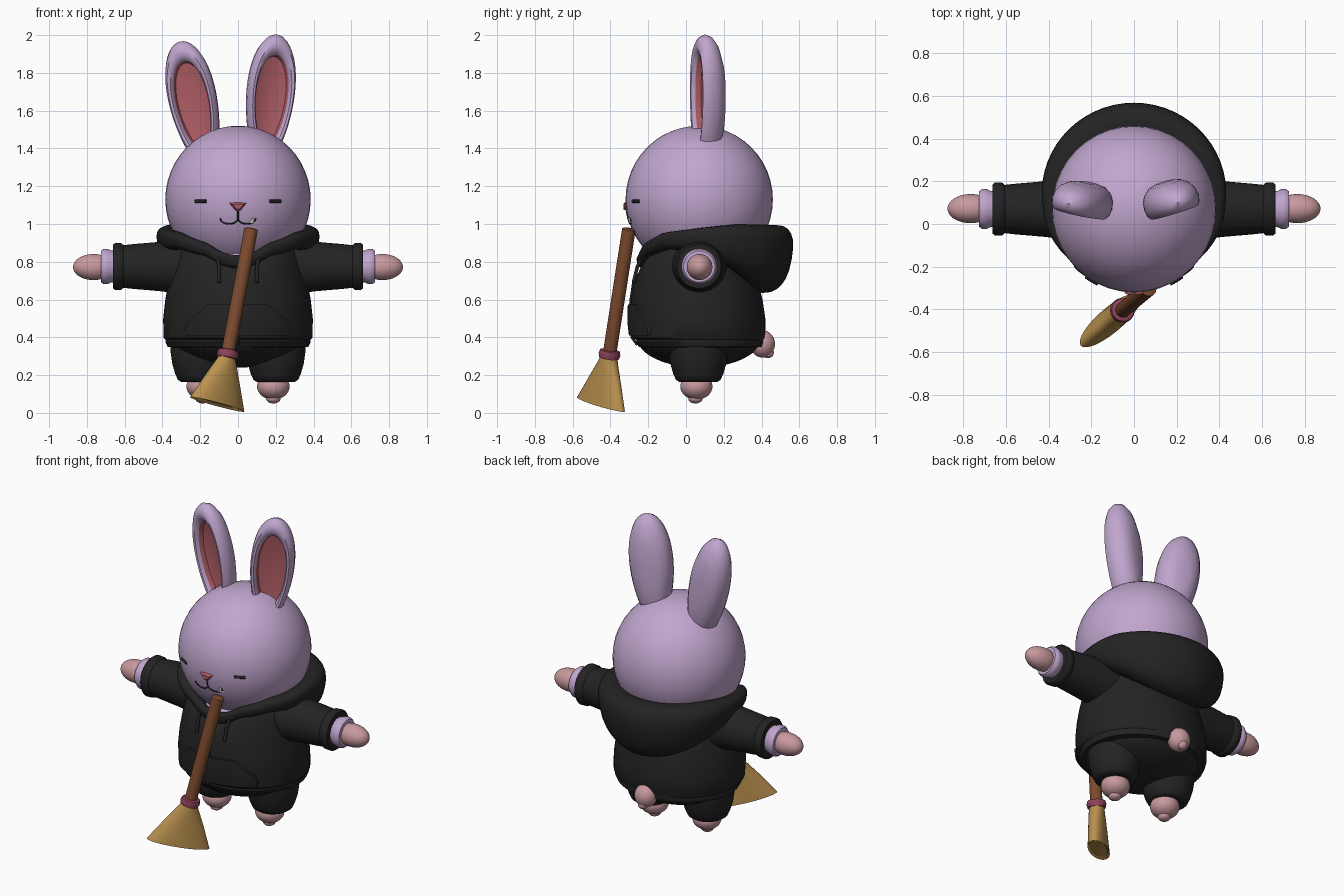
import bpy
import bmesh
from math import sin, cos, pi, sqrt, exp, radians
from mathutils import Matrix, Vector

if "Cube" in bpy.data.objects:
    bpy.data.objects.remove(bpy.data.objects["Cube"])


def material(name, rgb):
    m = bpy.data.materials.new(name)
    m.use_nodes = True
    m.diffuse_color = (*rgb, 1)
    m.node_tree.nodes["Principled BSDF"].inputs["Base Color"].default_value = (*rgb, 1)
    return m


LILAC = material("lilac fur", (0.53, 0.38, 0.62))
ROSE = material("rose", (0.43, 0.11, 0.13))
BLACK = material("black cloth", (0.017, 0.017, 0.017))
SKIN = material("pink skin", (0.58, 0.32, 0.34))
WOOD = material("brown wood", (0.21, 0.07, 0.028))
STRAW = material("straw", (0.5, 0.29, 0.08))
BAND = material("berry band", (0.27, 0.055, 0.1))
WHITE = material("white tooth", (0.85, 0.85, 0.85))
parts = []


def loft(name, rings, mats, closed=False, switch=None):
    """Skin a list of rings; faces from ring `switch` on take the second material."""
    bm = bmesh.new()
    rows = [[bm.verts.new(p) for p in ring] for ring in rings]
    n = len(rows[0])
    count = len(rows) if closed else len(rows) - 1
    for i in range(count):
        a, b = rows[i], rows[(i + 1) % len(rows)]
        for j in range(n):
            f = bm.faces.new((a[j], a[(j + 1) % n], b[(j + 1) % n], b[j]))
            f.material_index = int(switch is not None and i >= switch)
    if not closed:
        bm.faces.new(rows[0])
        bm.faces.new(rows[-1]).material_index = int(switch is not None)
    bmesh.ops.recalc_face_normals(bm, faces=bm.faces)
    mesh = bpy.data.meshes.new(name)
    bm.to_mesh(mesh)
    bm.free()
    for m in mats:
        mesh.materials.append(m)
    ob = bpy.data.objects.new(name, mesh)
    bpy.context.collection.objects.link(ob)
    parts.append(ob)
    return ob


def circle(n=40):
    return [(cos(2 * pi * k / n), sin(2 * pi * k / n)) for k in range(n)]


def lathe(name, origin, axis, profile, mat):
    """Turn (radius, distance) pairs about an axis."""
    rot = Vector(axis).to_track_quat('Z', 'Y').to_matrix()
    o = Vector(origin)
    loft(name, [[o + rot @ Vector((r * c, r * s, h)) for c, s in circle()]
                for r, h in profile], [mat])


def ball(name, centre, radii, mat):
    bpy.ops.mesh.primitive_uv_sphere_add(segments=40, ring_count=24, location=centre)
    ob = bpy.context.object
    ob.name = name
    ob.scale = radii
    ob.data.materials.append(mat)
    parts.append(ob)


def stroke(name, points, radius, mat):
    """Thin round cord through points."""
    cu = bpy.data.curves.new(name, 'CURVE')
    cu.dimensions = '3D'
    cu.bevel_depth = radius
    cu.bevel_resolution = 2
    cu.use_fill_caps = True
    sp = cu.splines.new('POLY')
    sp.points.add(len(points) - 1)
    for p, q in zip(sp.points, points):
        p.co = (*q, 1)
    cu.materials.append(mat)
    bpy.context.collection.objects.link(bpy.data.objects.new(name, cu))


def interp(keys, t):
    """Linear lookup in rows whose first item is the key."""
    for a, b in zip(keys, keys[1:]):
        if t <= b[0]:
            f = max(0, (t - a[0]) / (b[0] - a[0]))
            return [p + (q - p) * f for p, q in zip(a[1:], b[1:])]
    return list(keys[-1][1:])


# Head and face
def on_head(x, z, lift=0.0):
    return (x, 0.07 - lift - 0.39 * sqrt(1 - (x / 0.385) ** 2 - ((z - 1.13) / 0.39) ** 2), z)


ball("head", (0, 0.07, 1.13), (0.385, 0.39, 0.39), LILAC)
for side, name in ((1, "left"), (-1, "right")):
    stroke(name + "_eye", [on_head(side * x, 1.12) for x in (0.168, 0.197, 0.226)], 0.009, BLACK)
    stroke(name + "_mouth_line", [on_head(side * 0.047 * (1 - cos(a * pi / 8)),
           1.03 - 0.03 * sin(a * pi / 8)) for a in range(9)], 0.004, BLACK)
stroke("mouth_centre_line", [on_head(0, 1.07), on_head(0, 1.03)], 0.004, BLACK)
triangle = [(-1, 1), (0, 1.25), (1, 1), (0.3, -0.9), (-0.3, -0.9)]
loft("nose", [[(0.045 * s * x, y, 1.09 + 0.02 * s * z) for x, z in triangle]
              for s, y in ((1, -0.30), (1, -0.322), (0.6, -0.332))], [ROSE])
loft("tooth", [[on_head(0.08 + w * x, z, 0.008 * y) for x, y in ((-1, 0), (0, 1), (1, 0), (0, -1))]
               for w, z in ((0.018, 1.005), (0.003, 1.035))], [WHITE])

# Ears: dished ovals with a rose lining
ear_profile = [(0.3, 0.085), (0.6, 0.075), (0.84, 0.05), (0.96, 0.02), (1, -0.015),
               (0.96, -0.045), (0.87, -0.063), (0.77, -0.06), (0.69, -0.04),
               (0.66, -0.01), (0.35, 0.005)]
for name, centre, half, tilt, yaw in (("left_ear", (0.165, 0.115, 1.66), 0.345, 6, 18),
                                      ("right_ear", (-0.23, 0.11, 1.63), 0.345, -12, -14)):
    m = (Matrix.Translation(centre) @ Matrix.Rotation(radians(tilt), 4, 'Y')
         @ Matrix.Rotation(radians(yaw), 4, 'Z'))
    loft(name, [[m @ Vector((0.128 * r * c * (1 + 0.18 * r * s), d, half * r * s))
                 for c, s in circle(48)] for r, d in ear_profile], [LILAC, ROSE], switch=8)

# Hooded top: torso with a dipped neckline (height, half width, front, back)
torso = [(0.345, 0.34, -0.23, 0.37), (0.35, 0.372, -0.25, 0.405), (0.375, 0.385, -0.265, 0.415),
         (0.385, 0.382, -0.262, 0.412), (0.40, 0.395, -0.285, 0.42), (0.50, 0.396, -0.297, 0.42),
         (0.60, 0.385, -0.29, 0.405), (0.70, 0.365, -0.275, 0.38), (0.80, 0.34, -0.25, 0.34),
         (0.88, 0.31, -0.21, 0.31), (0.94, 0.25, -0.15, 0.26)]


def on_torso(x, z, lift):
    w, front, back = interp(torso, z)
    return (x, (front + back) / 2 - lift - (back - front) / 2 * sqrt(1 - (x / w) ** 2), z)


rings = []
for z, w, front, back in torso:
    ring = []
    for c, s in circle(56):
        dip = 0.1 * exp(-(w * c / 0.12) ** 2) * max(0, z - 0.7) / 0.18 if s < 0 else 0
        ring.append((w * c, (front + back) / 2 + s * (back - front) / 2, z - dip))
    rings.append(ring)
loft("hoodie_torso", rings, [BLACK])
ball("chest", (0, 0.03, 0.78), (0.27, 0.25, 0.15), LILAC)

# Front pocket
steps = [k / 10 - 1 for k in range(21)]
rings = []
for z, w in ((0.41, 0.27), (0.44, 0.28), (0.48, 0.27), (0.53, 0.21), (0.575, 0.16)):
    rings.append([on_torso(w * u, z, 0.016) for u in steps]
                 + [on_torso(w * u, z, -0.02) for u in reversed(steps)])
loft("front_pocket", rings, [BLACK])
stroke("zip", [on_torso(0, 0.36 + 0.04 * k, 0.002) for k in range(11)], 0.007, BLACK)

# Hood: sweep that swells from collar to hanging bag (position, height, half width, half height)
hood = [(0, 0.80, 0.03, 0.035), (0.05, 0.865, 0.035, 0.035), (0.2, 0.91, 0.05, 0.045),
        (0.5, 0.92, 0.06, 0.06), (0.75, 0.88, 0.09, 0.12), (1, 0.815, 0.12, 0.18)]


def soft(v):
    return abs(v) ** 0.8 * (1 if v > 0 else -1)


rings = []
for c, s in circle(64):
    z, hw, hh = interp(hood, (1 + s) / 2)
    ring = []
    for u, v in circle(24):
        out = hw * soft(u) + 0.18 * hh * soft(v)
        ring.append((c * (0.365 + out), 0.08 + s * ((0.36 if s > 0 else 0.31) + out), z + hh * soft(v)))
    rings.append(ring)
loft("hood", rings, [BLACK], closed=True)

# Lower body and tail
ball("trousers_seat", (0, 0.07, 0.40), (0.36, 0.33, 0.16), BLACK)
ball("tail", (0, 0.405, 0.365), (0.068, 0.066, 0.072), SKIN)
ball("tail_tip", (0, 0.435, 0.32), (0.03, 0.03, 0.03), SKIN)

# Limbs
for side, name in ((1, "left_"), (-1, "right_")):
    shoulder, out = (0, 0.07, 0.775), (side, 0, 0)
    lathe(name + "sleeve", shoulder, out,
          [(0.15, 0.2), (0.142, 0.32), (0.13, 0.42), (0.118, 0.56), (0.113, 0.605), (0.123, 0.617),
           (0.125, 0.65), (0.115, 0.662), (0.08, 0.662)], BLACK)
    lathe(name + "wrist", shoulder, out,
          [(0.08, 0.62), (0.084, 0.67), (0.093, 0.69), (0.094, 0.71), (0.083, 0.725), (0.05, 0.725)], LILAC)
    ball(name + "hand", (side * 0.765, 0.072, 0.772), (0.108, 0.068, 0.069), SKIN)
    lathe(name + "trouser_leg", (side * 0.2, 0.065, 0), (0, 0, 1),
          [(0.07, 0.165), (0.1, 0.163), (0.118, 0.175), (0.132, 0.205), (0.148, 0.26),
           (0.158, 0.33), (0.155, 0.40)], BLACK)
    ball(name + "foot", (side * 0.187, 0.055, 0.14), (0.086, 0.085, 0.07), SKIN)
    ball(name + "toe", (side * 0.187, 0.05, 0.075), (0.038, 0.038, 0.025), SKIN)
    stroke(name + "drawstring", [on_torso(side * x, z, 0.014) for x, z in
           ((0.11, 0.83), (0.1, 0.77), (0.1, 0.69))], 0.01, BLACK)

# Broom
top, neck, end = Vector((0.07, -0.302, 0.975)), Vector((-0.055, -0.405, 0.31)), Vector((-0.11, -0.45, 0.045))
length = (top - neck).length
lathe("broom_handle", neck, top - neck, [(0.036, -0.03), (0.036, length - 0.004), (0.03, length)], WOOD)
lathe("broom_band", neck, top - neck,
      [(0.04, -0.024), (0.053, -0.02), (0.058, 0), (0.053, 0.02), (0.04, 0.024)], BAND)
wide = Vector((0.742, 0.636, -0.212)).normalized()
thin = (neck - end).cross(wide).normalized()
loft("broom_bristles", [[neck.lerp(end, t) + wide * (a * c) + thin * (b * s) for c, s in circle()]
                        for t, a, b in ((0, 0.046, 0.044), (0.1, 0.052, 0.045), (0.5, 0.115, 0.052),
                                        (1, 0.187, 0.058), (0.95, 0.17, 0.045))], [STRAW])

# Smooth shading with sharp edges kept
bpy.ops.object.select_all(action='DESELECT')
for ob in parts:
    ob.select_set(True)
bpy.context.view_layer.objects.active = parts[0]
bpy.ops.object.shade_smooth_by_angle(angle=radians(45))
